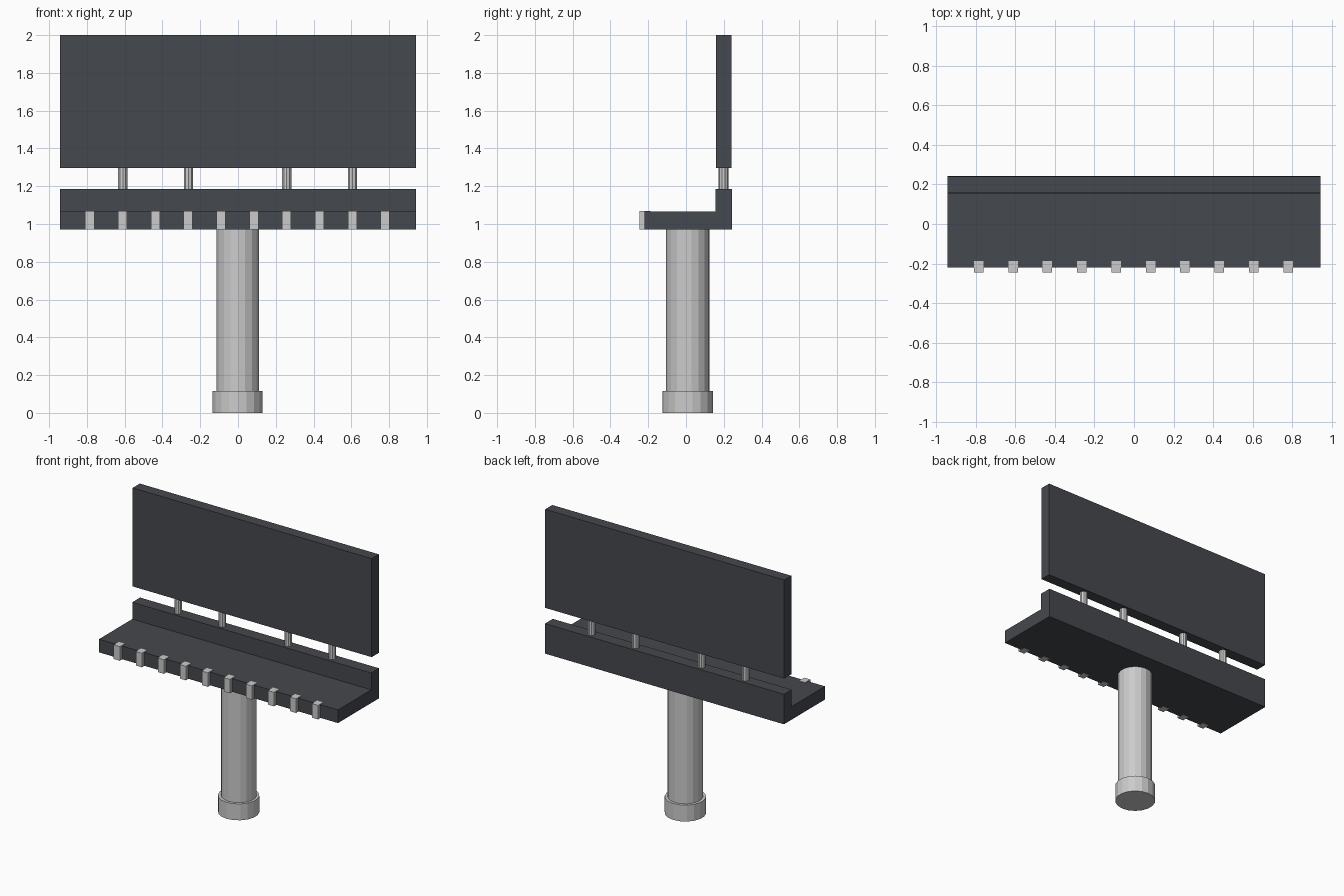
import bpy, bmesh, math

if "Cube" in bpy.data.objects:
    bpy.data.objects.remove(bpy.data.objects["Cube"])

dark = bpy.data.materials.new("dark_panel")
dark.diffuse_color = (0.06, 0.065, 0.075, 1)
dark.use_nodes = True
dark.node_tree.nodes["Principled BSDF"].inputs["Base Color"].default_value = dark.diffuse_color


def add_object(name, bm, mat=None):
    bmesh.ops.recalc_face_normals(bm, faces=bm.faces)
    mesh = bpy.data.meshes.new(name)
    bm.to_mesh(mesh)
    bm.free()
    if mat:
        mesh.materials.append(mat)
    obj = bpy.data.objects.new(name, mesh)
    bpy.context.collection.objects.link(obj)
    return obj


def extrude_x(name, profile, x0, x1, mat=None):
    """Extrude a (y, z) profile from x0 to x1."""
    bm = bmesh.new()
    face = bm.faces.new([bm.verts.new((x0, y, z)) for y, z in profile])
    new = bmesh.ops.extrude_face_region(bm, geom=[face])["geom"]
    verts = [v for v in new if isinstance(v, bmesh.types.BMVert)]
    bmesh.ops.translate(bm, verts=verts, vec=(x1 - x0, 0, 0))
    if not face.is_valid or len(bm.faces) < len(profile) + 2:
        bm.faces.new([v for v in bm.verts if v not in verts])
    return add_object(name, bm, mat)


def box(name, x, y, z, mat=None):
    return extrude_x(name, [(y[0], z[0]), (y[1], z[0]), (y[1], z[1]), (y[0], z[1])],
                     x[0], x[1], mat)


def cylinder(name, x, y, z0, z1, r, sides):
    bm = bmesh.new()
    bmesh.ops.create_cone(bm, cap_ends=True, segments=sides,
                          radius1=r, radius2=r, depth=z1 - z0)
    bmesh.ops.translate(bm, verts=bm.verts, vec=(x, y, (z0 + z1) / 2))
    return add_object(name, bm)


W = 0.943

# Display board
box("display_board", (-W, W), (0.16, 0.24), (1.297, 2.0), dark)

# L-shaped platform with raised back rail
extrude_x("platform", [(-0.22, 0.972), (0.243, 0.972), (0.243, 1.186),
                       (0.155, 1.186), (0.155, 1.066), (-0.22, 1.066)], -W, W, dark)

# Short posts holding the board
for i, x in enumerate((-0.61, -0.262, 0.258, 0.606)):
    cylinder(f"board_post_{i + 1}", x, 0.198, 1.18, 1.30, 0.026, 10)

# Row of lamp blocks along the front edge
for i in range(10):
    x = -0.785 + i * 1.564 / 9
    box(f"lamp_block_{i + 1}", (x - 0.024, x + 0.024), (-0.245, -0.187), (0.97, 1.07))

# Main column and foot collar
cylinder("column", -0.001, 0.01, 0.05, 0.975, 0.115, 18)
cylinder("foot_collar", -0.002, 0.01, 0.0, 0.117, 0.134, 18)
